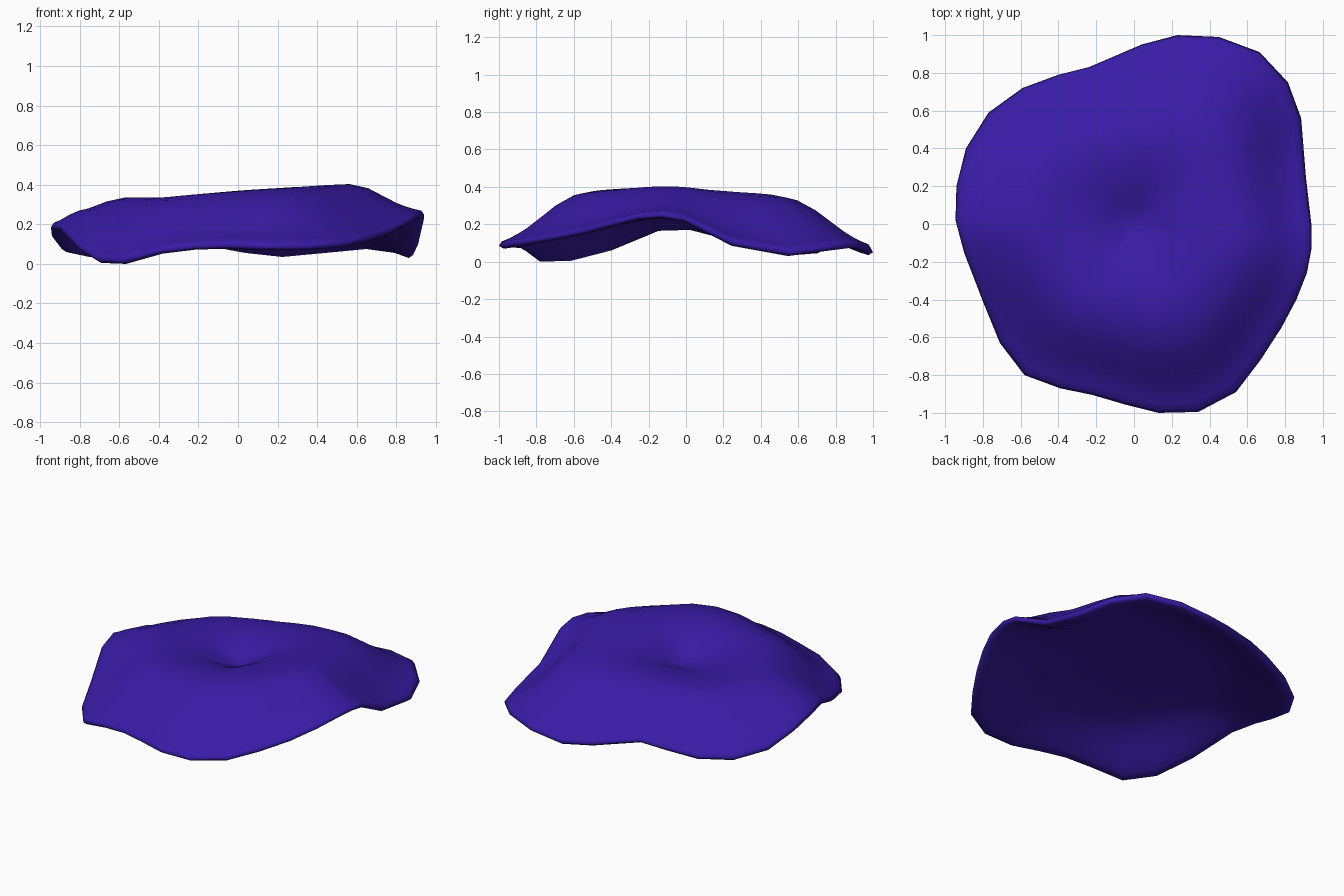
import bpy, bmesh, math

if "Cube" in bpy.data.objects:
    bpy.data.objects.remove(bpy.data.objects["Cube"])

# Wavy rim: x, y, underside height
RIM = [
    (.94, -.01, .215), (.91, .25, .085), (.885, .56, .03), (.815, .75, .055),
    (.665, .91, .075), (.45, .99, .055), (.23, 1.0, .035), (.04, .95, .055),
    (-.24, .83, .105), (-.40, .79, .08), (-.59, .72, .045), (-.77, .59, .035),
    (-.89, .40, .06), (-.94, .20, .125), (-.945, .02, .17), (-.90, -.15, .165),
    (-.80, -.41, .06), (-.71, -.63, .005), (-.58, -.80, .0), (-.39, -.87, .052),
    (-.22, -.905, .072), (-.05, -.955, .077), (.13, -1.0, .07), (.34, -.995, .07),
    (.54, -.89, .085), (.67, -.72, .115), (.78, -.55, .15), (.86, -.40, .19),
    (.915, -.26, .225), (.94, -.13, .235)]

# Radial profile: fraction of radius, blend from rim height to crest height
SLOPE = [(.985, .03), (.95, .08), (.9, .17), (.85, .28), (.8, .41), (.7, .67),
         (.6, .87), (.5, .96)]
# Dimple: fraction of radius, blend from centre height to crest height
DIMPLE = [(.41, .95), (.34, .89), (.26, .76), (.19, .57), (.12, .31), (.06, .09)]
CENTRE, CEILING = .25, .232


def top_ring(bm, f, w, dimple):
    verts = []
    for x, y, z in RIM:
        a = math.atan2(y, x)
        crest = .360 + .036 * math.cos(a + .45)
        low = CENTRE if dimple else z + .03
        # Fuller shoulders on the sides, and a fuller left edge
        bulge = (.018 + .014 * math.cos(2 * a + .3)) * math.exp(-((f - .67) / .15) ** 2)
        bulge += .028 * max(0, -math.cos(a)) ** 3 * math.exp(-((f - .87) / .08) ** 2)
        verts.append(bm.verts.new((x * f, y * f, low + (crest - low) * w + bulge)))
    return verts


def under_ring(bm, f, w):
    return [bm.verts.new((x * f, y * f, z + (CEILING - z) * w)) for x, y, z in RIM]


def bridge(bm, a, b):
    n = len(a)
    for i in range(n):
        j = (i + 1) % n
        bm.faces.new((a[i], a[j], b[j], b[i]))


def skin(bm, rings, height):
    for a, b in zip(rings, rings[1:]):
        bridge(bm, a, b)
    c = bm.verts.new((0, 0, height))
    last = rings[-1]
    for i in range(len(last)):
        bm.faces.new((last[i], last[(i + 1) % len(last)], c))


bm = bmesh.new()
# Top and underside skins share one rounded edge ring
edge = [bm.verts.new((x, y, z + .015)) for x, y, z in RIM]
top = [edge] + [top_ring(bm, f, w, False) for f, w in SLOPE]
top += [top_ring(bm, f, w, True) for f, w in DIMPLE]
skin(bm, top, CENTRE)
# Smooth hollow underside without the dimple
under = [edge, under_ring(bm, .975, 0)]
under += [under_ring(bm, f, w) for f, w in
          [(.93, .07), (.87, .22), (.8, .42), (.7, .68), (.6, .85), (.45, .96), (.25, 1)]]
skin(bm, under, CEILING)

bmesh.ops.recalc_face_normals(bm, faces=bm.faces)
base = min(v.co.z for v in bm.verts)
for v in bm.verts:
    v.co.z -= base
mesh = bpy.data.meshes.new("wavy_cap")
bm.to_mesh(mesh)
bm.free()
for p in mesh.polygons:
    p.use_smooth = True

cap = bpy.data.objects.new("wavy_cap", mesh)
bpy.context.collection.objects.link(cap)
mat = bpy.data.materials.new("violet")
mat.diffuse_color = (.04, .011, .38, 1)
mat.use_nodes = True
mat.node_tree.nodes["Principled BSDF"].inputs["Base Color"].default_value = mat.diffuse_color
mesh.materials.append(mat)
